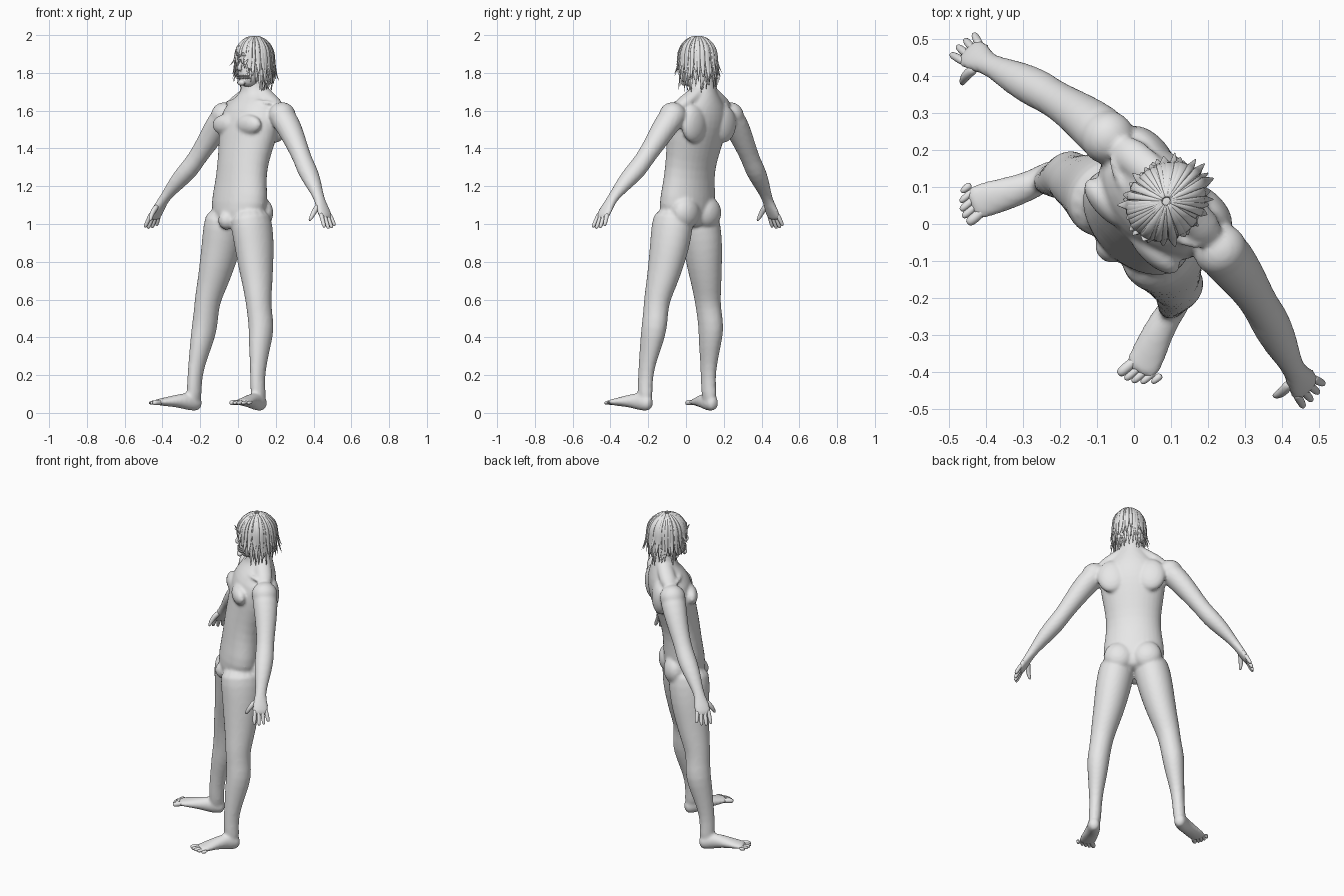
import bpy, bmesh, math, random
from mathutils import Vector, Matrix

cube = bpy.data.objects.get("Cube")
if cube:
    bpy.data.objects.remove(cube, do_unlink=True)

random.seed(7)
ACROSS, DEPTH = Vector((1, 0, 0)), Vector((0, 1, 0))
TURN = Matrix.Rotation(-math.pi / 4, 4, 'Z')   # the figure stands turned by an eighth
HEAD_SHIFT = Vector((.018, 0, 0))

clay = bpy.data.materials.new("plain_grey")
clay.use_nodes = True
clay.diffuse_color = (.8, .8, .8, 1)
clay.node_tree.nodes["Principled BSDF"].inputs["Base Color"].default_value = (.8, .8, .8, 1)


def tube(bm, rings, ref, sides=16):
    """Closed loft through rings of (centre, radius along ref, radius across)."""
    centres = [Vector(ring[0]) for ring in rings]
    loops = []
    for i, (centre, wide, deep) in enumerate(rings):
        along = centres[min(i + 1, len(rings) - 1)] - centres[max(i - 1, 0)]
        along.normalize()
        a = (ref - along * ref.dot(along)).normalized()
        b = along.cross(a)
        loop = []
        for k in range(sides):
            t = math.tau * k / sides
            loop.append(bm.verts.new(centres[i] + a * wide * math.cos(t) + b * deep * math.sin(t)))
        loops.append(loop)
    for low, high in zip(loops, loops[1:]):
        for k in range(sides):
            n = (k + 1) % sides
            bm.faces.new((low[k], low[n], high[n], high[k]))
    bm.faces.new(loops[0][::-1])
    bm.faces.new(loops[-1])


def blob(bm, centre, radii):
    """Ellipsoid."""
    place = Matrix.Translation(centre) @ Matrix.Diagonal((*radii, 1))
    return bmesh.ops.create_uvsphere(bm, u_segments=24, v_segments=16, radius=1, matrix=place)


def finish(bm, name, shift=Vector(), subdivide=1, voxel=0, relax=4):
    """Turn a bmesh into a smooth grey object; a voxel size fuses its pieces."""
    bmesh.ops.recalc_face_normals(bm, faces=bm.faces)
    mesh = bpy.data.meshes.new(name)
    bm.to_mesh(mesh)
    bm.free()
    for poly in mesh.polygons:
        poly.use_smooth = True
    mesh.materials.append(clay)
    obj = bpy.data.objects.new(name, mesh)
    bpy.context.collection.objects.link(obj)
    obj.matrix_world = TURN @ Matrix.Translation(shift)
    if subdivide:
        sub = obj.modifiers.new("round", 'SUBSURF')
        sub.levels = sub.render_levels = subdivide
    if voxel:
        fuse = obj.modifiers.new("fuse", 'REMESH')
        fuse.mode = 'VOXEL'
        fuse.voxel_size = voxel
        fuse.use_smooth_shade = True
        soft = obj.modifiers.new("soften", 'SMOOTH')
        soft.factor = .5
        soft.iterations = relax
    return obj


def sided(side, rings):
    """Rings (x, y, z, wide, deep) for one side; the right leg stands a little wider."""
    result = []
    for x, y, z, wide, deep in rings:
        if z < 1 and x < .5:
            x -= side * (.012 * (1 - z) + .08 * max(0, -.08 - y))
        result.append(((side * x, y, z), wide, deep))
    return result


# profiles: x, y, z, radius one way, radius the other way
TORSO = [(0, 0, .98, .1, .09), (0, 0, 1.02, .15, .11), (0, .01, 1.1, .185, .12),
         (0, .02, 1.2, .166, .11), (0, .03, 1.3, .155, .11), (0, .055, 1.4, .17, .118),
         (0, .08, 1.5, .19, .127), (0, .1, 1.58, .19, .125), (0, .12, 1.64, .15, .1),
         (0, .125, 1.69, .08, .075), (0, .12, 1.75, .062, .066), (0, .11, 1.82, .06, .06)]
ARM = [(.16, .115, 1.6, .065, .06), (.23, .115, 1.56, .074, .07), (.28, .11, 1.5, .068, .065),
       (.34, .1, 1.42, .057, .056), (.4, .085, 1.34, .05, .048), (.44, .075, 1.29, .056, .052),
       (.5, .055, 1.23, .05, .045), (.56, .035, 1.16, .034, .029), (.59, .025, 1.12, .032, .024),
       (.615, .02, 1.08, .046, .022), (.635, .016, 1.05, .048, .019), (.65, .016, 1.02, .044, .014)]
LEG = [(.085, 0, 1.08, .1, .115), (.105, 0, .98, .105, .12), (.125, 0, .88, .1, .112),
       (.145, -.01, .78, .09, .1), (.17, -.02, .68, .077, .085), (.19, -.033, .6, .067, .073),
       (.2, -.033, .53, .063, .07), (.214, -.03, .45, .065, .074), (.22, -.05, .36, .055, .064),
       (.23, -.068, .27, .042, .05), (.235, -.08, .18, .035, .043), (.24, -.078, .1, .037, .045),
       (.243, -.075, .05, .03, .04)]
FOOT = [(.24, -.03, .045, .024, .03), (.243, -.06, .05, .037, .043), (.252, -.11, .062, .039, .048),
        (.27, -.16, .063, .043, .036), (.293, -.21, .06, .048, .026), (.312, -.25, .057, .05, .018),
        (.322, -.28, .057, .046, .012)]
SKULL = [(0, .04, 1.727, .02, .016), (0, .045, 1.75, .045, .047), (0, .068, 1.79, .058, .07),
         (0, .09, 1.84, .069, .086), (0, .1, 1.9, .075, .093), (0, .105, 1.95, .068, .08),
         (0, .105, 1.98, .035, .045)]

# body: trunk, limbs and muscle masses fused into one skin
body = bmesh.new()
tube(body, sided(1, TORSO), ACROSS)
blob(body, (0, -.085, 1.02), (.045, .045, .05))
for side in (1, -1):
    tube(body, sided(side, ARM), DEPTH)
    tube(body, sided(side, LEG), ACROSS)
    tube(body, sided(side, FOOT), ACROSS)
    blob(body, (side * .215, .115, 1.575), (.072, .074, .07))       # shoulder
    blob(body, (side * .085, -.008, 1.525), (.09, .042, .055))      # chest
    blob(body, (side * .11, .17, 1.53), (.085, .045, .1))           # shoulder blade
    blob(body, (side * .08, .08, 1.06), (.085, .062, .085))         # seat
    tube(body, sided(side, [(0, .14, 1.73, .04, .04), (.09, .13, 1.67, .05, .035),
                            (.19, .12, 1.61, .05, .04)]), DEPTH)    # neck slope
    tube(body, sided(side, [(.02, .03, 1.64, .01, .01), (.1, .048, 1.65, .012, .012),
                            (.18, .085, 1.64, .01, .01)]), DEPTH)   # collar bone
finish(body, "body", voxel=.009, relax=5)

# fingers and thumbs
fingers = bmesh.new()
for side in (1, -1):
    for k, length in enumerate((.9, 1, .95, .75)):
        spread = (k - 1.5) * .022
        path = []
        for t, r in ((-.3, .011), (0, .012), (.5, .0115), (.85, .01), (1, .006)):
            reach = t * length
            path.append((.643 + .033 * reach, .016 + spread * (1 + .25 * t),
                         1.04 - .065 * reach, r, r))
        tube(fingers, sided(side, path), DEPTH, 10)
    tube(fingers, sided(side, [(.6, 0, 1.1, .016, .014), (.605, -.03, 1.07, .016, .015),
                               (.602, -.05, 1.04, .012, .012), (.595, -.062, 1.015, .007, .007)]),
         DEPTH, 10)
finish(fingers, "fingers")

# toes, largest on the inner side
toes = bmesh.new()
for side in (1, -1):
    for k in range(5):
        r = (.015, .011, .011, .01, .01)[k]
        x = .288 + .018 * k + (.004 if k else 0)
        tip = -.318 + .003 * k * k
        path = [(x, y, z, r * f, r * f) for y, z, f in
                ((-.24, .055, .9), (tip + .03, .056, 1), (tip + .01, .053, 1), (tip, .051, .5))]
        tube(toes, sided(side, path), ACROSS, 10)
finish(toes, "toes")

# head with brow, nose, cheeks, lips and pointed ears
head = bmesh.new()
tube(head, sided(1, SKULL), ACROSS)
tube(head, sided(1, [(0, .01, 1.862, .008, .008), (0, -.003, 1.84, .009, .012),
                     (0, -.014, 1.822, .014, .013), (0, .005, 1.812, .012, .008)]), ACROSS)
blob(head, (0, .006, 1.748), (.024, .016, .016))
for side in (1, -1):
    blob(head, (side * .03, .018, 1.868), (.03, .012, .007))
    blob(head, (side * .042, .035, 1.822), (.02, .02, .014))
    tube(head, sided(side, [(.066, .1, 1.815, .008, .006), (.076, .105, 1.84, .016, .007),
                            (.086, .118, 1.865, .014, .006), (.094, .13, 1.89, .004, .003)]), DEPTH)
finish(head, "head", HEAD_SHIFT, voxel=.004, relax=3)

eyes = bmesh.new()
for side in (1, -1):
    blob(eyes, (side * .03, .021, 1.847), (.014, .011, .007))
finish(eyes, "eyes", HEAD_SHIFT, subdivide=0)

# two bared rows of teeth following the jaw
teeth = bmesh.new()
for z in (1.785, 1.773):
    for k in range(-6, 7):
        t = k * .16
        spot = Matrix.Translation((.057 * math.sin(t), .066 - .067 * math.cos(t), z))
        bmesh.ops.create_cube(teeth, size=1, matrix=spot @ Matrix.Rotation(t, 4, 'Z')
                              @ Matrix.Diagonal((.008, .008, .01, 1)))
finish(teeth, "teeth", HEAD_SHIFT, subdivide=0)

# scalp: a cap cut along a sloping hairline
CROWN = Vector((0, .105, 1.885))
scalp = bmesh.new()
blob(scalp, CROWN, (.084, .1, .105))
bmesh.ops.bisect_plane(scalp, geom=scalp.verts[:] + scalp.edges[:] + scalp.faces[:],
                       plane_co=CROWN, plane_no=(0, .65, .75), clear_inner=True)
finish(scalp, "scalp", HEAD_SHIFT, subdivide=0)

# hair: layered flat locks from the crown, short over the face, long behind
hair = bmesh.new()
for layer in range(3):
    count = 30
    for k in range(count):
        angle = math.tau * (k + layer / 3 + random.uniform(-.3, .3)) / count
        out = Vector((math.cos(angle), math.sin(angle), 0))
        front = max(0, -out.y)
        end = 1.71 + .13 * front ** 4 + .03 * layer + random.uniform(-.02, .035)
        grow = 1 + .035 * layer + random.uniform(-.03, .04)
        flick = random.uniform(-.02, .012) + .012 * layer
        width = random.uniform(.012, .018)
        rings = []
        for step in range(6):
            polar = .08 + step * .3
            size = grow * math.sin(polar)
            point = CROWN + Vector((.088 * out.x * size, .106 * out.y * size,
                                    .105 * math.cos(polar) * min(grow, 1.05)))
            rings.append((point, width * (.35 + .13 * step), .005))
        start = rings[-1][0]
        for drop, taper in ((.35, .9), (.7, .6), (1, .06)):
            point = start + out * flick * drop * drop
            point.z += (end - start.z) * drop
            rings.append((point, width * taper, .005 * taper))
        tube(hair, rings, Vector((-out.y, out.x, 0)), 6)
finish(hair, "hair_locks", HEAD_SHIFT)
